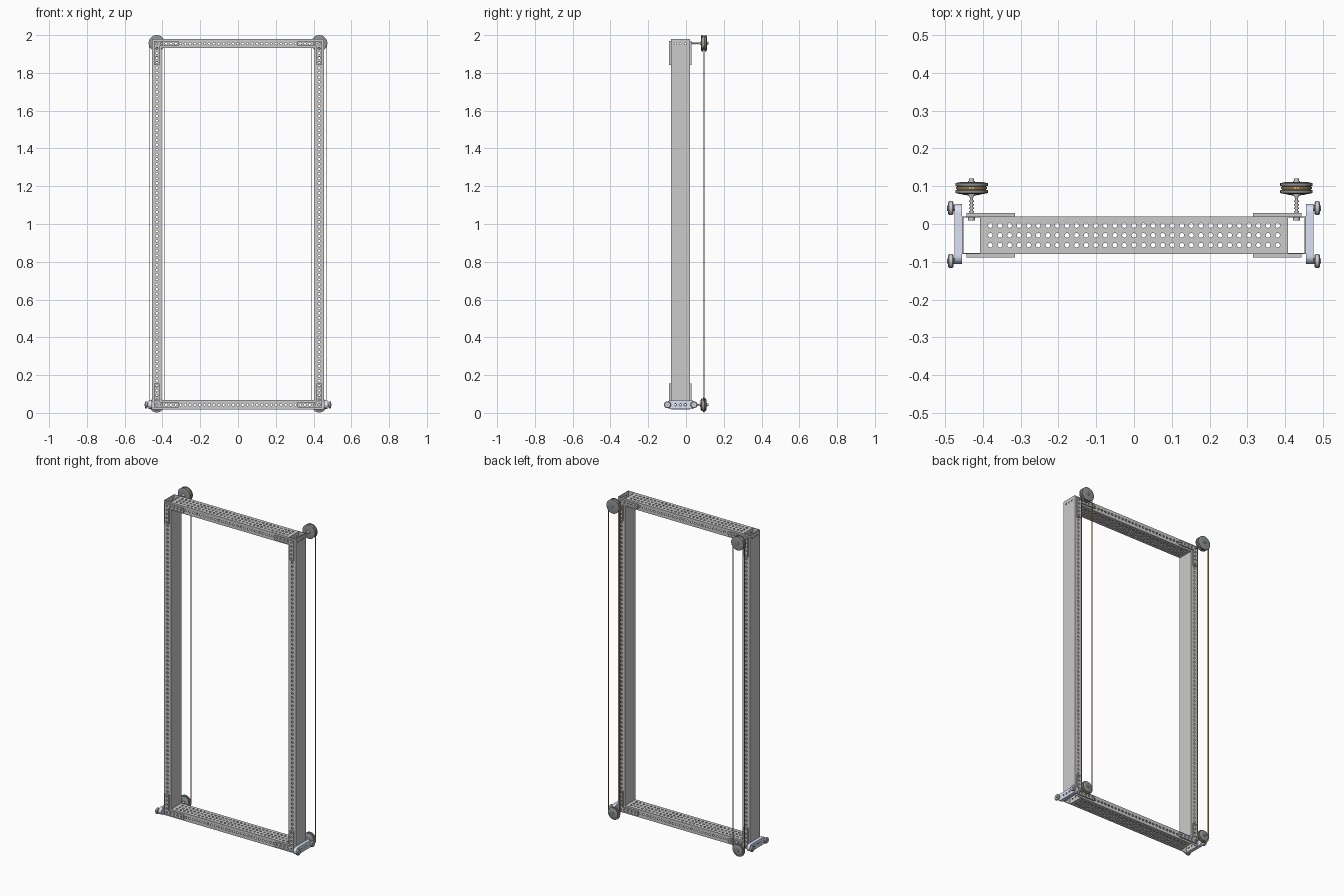
import bpy, bmesh, math
from mathutils import Vector

if "Cube" in bpy.data.objects:
    bpy.data.objects.remove(bpy.data.objects["Cube"])


def material(name, rgb):
    m = bpy.data.materials.new(name)
    m.diffuse_color = (*rgb, 1)
    m.use_nodes = True
    m.node_tree.nodes["Principled BSDF"].inputs["Base Color"].default_value = m.diffuse_color
    return m


ORANGE = material("belt_orange", (0.75, 0.40, 0.08))
DARK = material("dark_rubber", (0.27, 0.29, 0.29))
BLUE = material("pale_blue", (0.70, 0.77, 0.92))
IDX = {"x": 0, "y": 1, "z": 2}


def finish(bm, name, mat=None, smooth=False):
    bmesh.ops.remove_doubles(bm, verts=bm.verts, dist=1e-5)
    bmesh.ops.recalc_face_normals(bm, faces=bm.faces)
    me = bpy.data.meshes.new(name)
    bm.to_mesh(me)
    bm.free()
    if smooth:
        for p in me.polygons:
            p.use_smooth = True
        me.set_sharp_from_angle(angle=math.radians(35))
    if mat:
        me.materials.append(mat)
    ob = bpy.data.objects.new(name, me)
    bpy.context.collection.objects.link(ob)
    return ob


def row(a, b, n):
    return [a + (b - a) * i / (n - 1) for i in range(n)]


def bounds(lo, hi, centres):
    return [lo] + [(a + b) / 2 for a, b in zip(centres, centres[1:])] + [hi]


def plate(bm, axes, ulim, us, vlim, vs, w0, w1, r=0.0062, n=16):
    """Sheet with round holes at every (u, v); one ring of quads per hole."""
    iu, iv = IDX[axes[0]], IDX[axes[1]]
    iw = 3 - iu - iv
    (u0, u1), (v0, v1) = sorted(ulim), sorted(vlim)
    us, vs = sorted(us), sorted(vs)
    ub, vb = bounds(u0, u1, us), bounds(v0, v1, vs)

    def vert(p, w):
        co = Vector((0, 0, 0))
        co[iu], co[iv], co[iw] = p[0], p[1], w
        return bm.verts.new(co)

    for i, u in enumerate(us):
        for j, v in enumerate(vs):
            inner, outer = [], []
            for k in range(n):
                c, s = math.cos(2 * math.pi * k / n), math.sin(2 * math.pi * k / n)
                m = max(abs(c), abs(s))
                inner.append((u + r * c, v + r * s))
                du = ub[i + 1] - u if c > 0 else u - ub[i]
                dv = vb[j + 1] - v if s > 0 else v - vb[j]
                outer.append((u + c / m * du, v + s / m * dv))
            A, B = [vert(p, w0) for p in inner], [vert(p, w1) for p in inner]
            C, D = [vert(p, w0) for p in outer], [vert(p, w1) for p in outer]
            for k in range(n):
                l = (k + 1) % n
                bm.faces.new((A[k], A[l], C[l], C[k]))
                bm.faces.new((B[k], D[k], D[l], B[l]))
                bm.faces.new((A[k], B[k], B[l], A[l]))
                p, q = outer[k], outer[l]
                if any(abs(p[d] - e) < 1e-6 and abs(q[d] - e) < 1e-6
                       for d, e in ((0, u0), (0, u1), (1, v0), (1, v1))):
                    bm.faces.new((C[k], C[l], D[l], D[k]))


def lathe(bm, profile, axis, centre, n=32):
    """Revolve (radius, position along axis) pairs round an axis."""
    ia = IDX[axis]
    ib, ic = (ia + 1) % 3, (ia + 2) % 3
    rings = []
    for r, h in profile:
        ring = []
        for k in range(n):
            a = 2 * math.pi * k / n
            co = Vector(centre)
            co[ia] = h
            co[ib] += r * math.cos(a)
            co[ic] += r * math.sin(a)
            ring.append(bm.verts.new(co))
        rings.append(ring)
    for a, b in zip(rings, rings[1:]):
        for k in range(n):
            l = (k + 1) % n
            bm.faces.new((a[k], a[l], b[l], b[k]))
    bm.faces.new(rings[0])
    bm.faces.new(rings[-1])


Y0, Y1, T = -0.08, 0.02, 0.003          # frame depth and wall thickness
ZB, ZT, H = 0.043, 1.955, 0.024         # beam centre heights, half height
ROWS = [-0.056, -0.03, -0.004]
SIDES = ((1, "right"), (-1, "left"))

# horizontal perforated beams
for name, z in (("bottom_beam", ZB), ("top_beam", ZT)):
    bm = bmesh.new()
    xs = row(-0.38, 0.38, 31)
    for y in (Y0, Y1 - T):
        plate(bm, "xz", (-0.405, 0.405), xs, (z - H, z + H), [z], y, y + T)
    for w in (z - H + 0.0002, z + H - T - 0.0002):
        plate(bm, "xy", (-0.405, 0.405), xs, (Y0 + T / 2, Y1 - T / 2), ROWS, w, w + T)
    finish(bm, name)

# upright tubes: perforated front and back, plain sides with end holes
for s, side in SIDES:
    bm = bmesh.new()
    for y in (Y0, Y1 - T):
        plate(bm, "xz", (s * 0.405, s * 0.455), [s * 0.43],
              (ZB - H, ZT + H), row(ZB, ZT, 76), y, y + T)
    for x in (0.4052, 0.4518):
        plate(bm, "yz", (Y0 + T / 2, Y1 - T / 2), ROWS, (ZB - H, ZT + H),
              [ZB, ZT], s * x, s * (x + T), r=0.005)
    finish(bm, side + "_post")

# L-shaped corner brackets on both faces
for s, side in SIDES:
    for z, d, lvl in ((ZB, 1, "bottom"), (ZT, -1, "top")):
        for y0, y1, face in ((Y0 - 0.009, Y0, "front"), (Y1, Y1 + 0.009, "back")):
            bm = bmesh.new()
            plate(bm, "xz", (s * 0.315, s * 0.4435), row(s * 0.33, s * 0.43, 5),
                  (z - 0.0135, z + 0.0135), [z], y0, y1)
            plate(bm, "xz", (s * 0.4165, s * 0.4435), [s * 0.43],
                  (z + d * 0.0135, z + d * 0.112), row(z + d * 0.025, z + d * 0.1, 4), y0, y1)
            finish(bm, f"{side}_{lvl}_{face}_bracket")

# pulleys, axles and belts
BIG = [(0.012, 0.079), (0.03, 0.079), (0.043, 0.082), (0.043, 0.089), (0.037, 0.091),
       (0.037, 0.099), (0.043, 0.101), (0.043, 0.108), (0.03, 0.111), (0.012, 0.111)]
SMALL = [(0.012, 0.076), (0.025, 0.078), (0.033, 0.083), (0.033, 0.09), (0.038, 0.091),
         (0.038, 0.099), (0.033, 0.1), (0.033, 0.105), (0.025, 0.109), (0.012, 0.109)]
AXLE = [(0.009, 0.009), (0.009, 0.017), (0.0045, 0.017), (0.0045, 0.07),
        (0.009, 0.077), (0.009, 0.114), (0.007, 0.114), (0.007, 0.12)]
PZ0, PZ1 = 0.043, 1.957
for s, side in SIDES:
    for z, prof, lvl in ((PZ0, SMALL, "bottom"), (PZ1, BIG, "top")):
        c = (s * 0.43, 0, z)
        bm = bmesh.new()
        lathe(bm, prof, "y", c, 40)
        finish(bm, f"{side}_{lvl}_pulley", DARK, True)
        bm = bmesh.new()
        lathe(bm, AXLE, "y", c, 16)
        for k in range(4):              # washers along the axle
            y = 0.031 + 0.009 * k
            lathe(bm, [(0.0062, y), (0.0062, y + 0.004)], "y", c, 16)
        finish(bm, f"{side}_{lvl}_axle", None, True)
    bm = bmesh.new()
    loops = []
    for r, y in ((0.038, 0.092), (0.041, 0.092), (0.041, 0.098), (0.038, 0.098)):
        pts = []
        for zc, a0 in ((PZ1, 0), (PZ0, math.pi)):
            for k in range(17):
                a = a0 + math.pi * k / 16
                pts.append(bm.verts.new((s * 0.43 + r * math.cos(a), y, zc + r * math.sin(a))))
        loops.append(pts)
    for i in range(4):
        a, b = loops[i], loops[(i + 1) % 4]
        for k in range(len(a)):
            l = (k + 1) % len(a)
            bm.faces.new((a[k], a[l], b[l], b[k]))
    finish(bm, side + "_belt", ORANGE, True)

# pale carriage plates at the foot, each with two side rollers
for s, side in SIDES:
    bm = bmesh.new()
    plate(bm, "yz", (-0.084, 0.031), [-0.08] + ROWS + [0.025],
          (ZB - 0.022, ZB + 0.022), [ZB], s * 0.4555, s * 0.475)
    for y in (-0.084, 0.031):
        lathe(bm, [(0.0219, s * 0.4556), (0.0219, s * 0.4749)], "x", (0, y, ZB), 32)
    finish(bm, side + "_carriage_plate", BLUE)
    for y, end in ((-0.098, "front"), (0.042, "back")):
        bm = bmesh.new()
        prof = [(0.008, 0.470), (0.008, 0.478), (0.015, 0.478), (0.0185, 0.481), (0.0185, 0.489),
                (0.015, 0.492), (0.007, 0.492), (0.007, 0.495)]
        lathe(bm, [(r, s * h) for r, h in prof], "x", (0, y, ZB), 28)
        finish(bm, f"{side}_{end}_roller", None, True)
